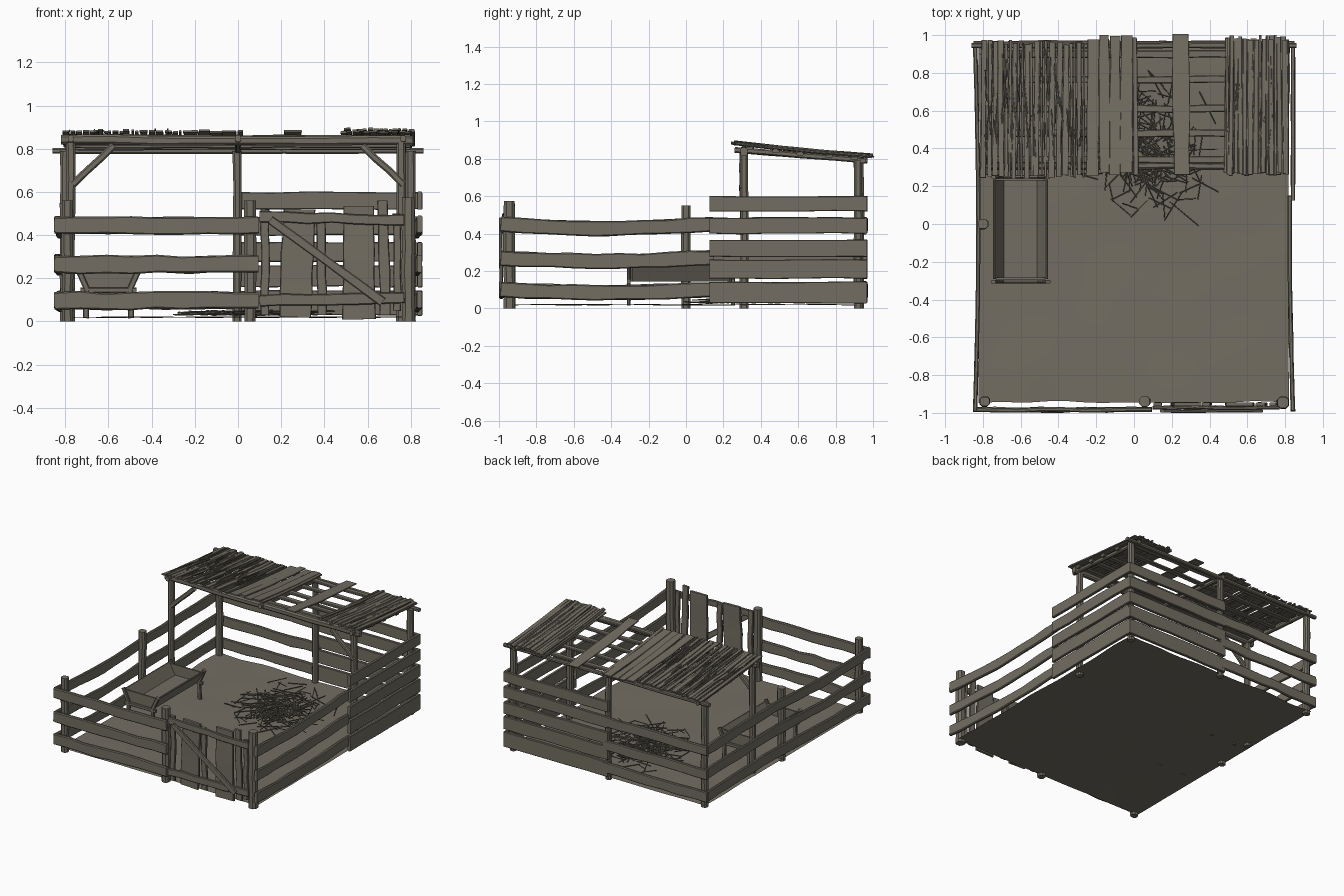
import bpy, bmesh, math, random
from mathutils import Vector, noise

if "Cube" in bpy.data.objects:
    bpy.data.objects.remove(bpy.data.objects["Cube"])

random.seed(4)
rnd = random.uniform
wood = bpy.data.materials.new("weathered_brown")
wood.diffuse_color = (0.17, 0.155, 0.122, 1)
wood.use_nodes = True
wood.node_tree.nodes["Principled BSDF"].inputs["Base Color"].default_value = wood.diffuse_color


def finish(name, bm):
    bmesh.ops.recalc_face_normals(bm, faces=bm.faces)
    me = bpy.data.meshes.new(name)
    bm.to_mesh(me)
    bm.free()
    me.materials.append(wood)
    ob = bpy.data.objects.new(name, me)
    bpy.context.collection.objects.link(ob)
    return ob


def board(bm, pts, wide, thick, up, jit=0.0, chamfer=0.25):
    """Sweep a chamfered section along pts; wide runs along up."""
    pts = [Vector(p) for p in pts]
    up = Vector(up)
    rings = []
    for i, p in enumerate(pts):
        t = (pts[min(i + 1, len(pts) - 1)] - pts[max(i - 1, 0)]).normalized()
        side = t.cross(up).normalized()
        u = side.cross(t)
        a = wide / 2 * (1 + rnd(-jit, jit))
        b = thick / 2 * (1 + rnd(-jit, jit))
        c = min(a, b) * chamfer * 2
        sec = [(a, b - c), (a - c, b), (c - a, b), (-a, b - c),
               (-a, c - b), (c - a, -b), (a - c, -b), (a, c - b)]
        rings.append([bm.verts.new(p + u * x + side * y) for x, y in sec])
    for r, s in zip(rings, rings[1:]):
        for k in range(8):
            j = (k + 1) % 8
            bm.faces.new((r[k], r[j], s[j], s[k]))
    bm.faces.new(rings[0])
    bm.faces.new(rings[-1])


def single(name, *args, **kw):
    bm = bmesh.new()
    board(bm, *args, **kw)
    return finish(name, bm)


def line(a, b, n, wob=0.0):
    a, b = Vector(a), Vector(b)
    out = []
    for i in range(n + 1):
        w = wob if 0 < i < n else 0
        out.append(a.lerp(b, i / n) + Vector((rnd(-w, w), rnd(-w, w), rnd(-w, w))))
    return out


Z, X = (0, 0, 1), (1, 0, 0)


def roof_z(y):
    return 0.885 - 0.125 * (y - 0.24) + 0.04 * (y - 0.24) ** 2


# Posts: x, y, height, width
posts = {"front_left_post": (-0.79, -0.94, 0.56, 0.05),
         "gate_left_post": (0.055, -0.94, 0.56, 0.055),
         "gate_right_post": (0.79, -0.945, 0.575, 0.06),
         "left_middle_post": (-0.80, 0.0, 0.55, 0.05),
         "back_left_post": (-0.80, 0.92, 0.79, 0.045),
         "back_middle_post": (-0.005, 0.93, 0.79, 0.04),
         "back_right_post": (0.80, 0.92, 0.79, 0.045),
         "shelter_left_post": (-0.775, 0.31, 0.83, 0.042),
         "shelter_right_post": (0.755, 0.31, 0.83, 0.045)}
for name, (x, y, h, w) in posts.items():
    single(name, line((x, y, 0), (x, y, h), 5, 0.003), w, w, X, jit=0.06)

# Wavy fence rails on three heights
rail_z = (0.095, 0.265, 0.445)
for lvl, z in enumerate(rail_z):
    dip = (0.015, 0.018, 0.022)[lvl]

    def side_rail(sx, y0, y1, n):
        out = []
        for i in range(n + 1):
            y = y0 + (y1 - y0) * i / n
            sag = dip * math.sin(math.pi * min(max((y + 1) / 1.1, 0), 1))
            bow = 0.018 * math.cos((y + 0.02) * math.pi / 2)
            out.append((sx * (0.842 - bow), y, z + 0.005 - sag + rnd(-.003, .003)))
        return out
    single(f"left_rail_{lvl}", side_rail(-1, -0.99, 0.95, 14), 0.078, 0.022, Z, jit=0.08)
    single(f"right_rail_{lvl}", side_rail(1, -0.99, 0.15, 9), 0.078, 0.024, Z, jit=0.08)
    single(f"front_rail_{lvl}", line((-0.85, -0.983, z), (0.095, -0.983, z + 0.002), 8, 0.005),
           0.08, 0.024, Z, jit=0.08)
    single(f"back_rail_{lvl}", line((-0.85, 0.957, z), (0.02, 0.957, z), 7, 0.005),
           0.078, 0.022, Z, jit=0.08)

# Wide wall boards around the back right corner
for i, (z, h) in enumerate(((0.085, 0.115), (0.21, 0.10), (0.322, 0.09), (0.442, 0.085), (0.56, 0.08))):
    single(f"right_wall_board_{i}", line((0.842, 0.125, z), (0.842, 0.955, z), 5, 0.003),
           h, 0.022, Z, jit=0.03, chamfer=0.15)
    single(f"back_wall_board_{i}", line((-0.02, 0.957, z), (0.85, 0.957, z), 5, 0.003),
           h, 0.022, Z, jit=0.03, chamfer=0.15)

# Gate: upright planks, two ledges and a diagonal brace
bm = bmesh.new()
for x, w, z0, z1 in ((0.125, 0.04, 0.03, 0.52), (0.275, 0.15, 0.02, 0.52), (0.385, 0.045, 0.03, 0.50),
                     (0.56, 0.15, 0.01, 0.535), (0.675, 0.05, 0.03, 0.56), (0.735, 0.035, 0.05, 0.50)):
    lean = rnd(-0.012, 0.012)
    board(bm, line((x - lean, -0.955, z0), (x + lean, -0.955, z1), 5, 0.004), w, 0.018, X,
          jit=0.07, chamfer=0.2)
finish("gate_planks", bm)
bm = bmesh.new()
board(bm, line((0.10, -0.973, 0.485), (0.77, -0.973, 0.47), 6, 0.005), 0.05, 0.018, Z, jit=0.1)
board(bm, line((0.10, -0.973, 0.095), (0.77, -0.973, 0.11), 6, 0.005), 0.055, 0.018, Z, jit=0.1)
board(bm, line((0.15, -0.99, 0.47), (0.67, -0.99, 0.09), 4, 0.003), 0.042, 0.018, Z, jit=0.08)
finish("gate_frame", bm)

# Shelter beams, rafters, purlins and corner braces
single("shelter_front_beam", line((-0.82, 0.31, 0.842), (0.81, 0.31, 0.838), 8, 0.005), 0.042, 0.04, Z, jit=0.08)
single("shelter_back_beam", line((-0.86, 0.945, 0.79), (0.86, 0.945, 0.79), 8, 0.002), 0.026, 0.03, Z, jit=0.08)
for i, x in enumerate((-0.775, 0.0, 0.765)):
    single(f"rafter_{i}", line((x, 0.26, roof_z(0.26) - 0.035), (x, 0.97, roof_z(0.97) - 0.025), 4, 0.002),
           0.026, 0.03, X, jit=0.05)
for i, y in enumerate((0.34, 0.48, 0.61, 0.765, 0.90)):
    z = roof_z(y) - 0.018
    single(f"purlin_{i}", line((-0.80, y, z), (0.80, y, z), 8, 0.003), 0.018, 0.038, Z, jit=0.1)
for name, s in (("left_brace", -1), ("right_brace", 1)):
    single(name, line((s * 0.765, 0.30, 0.635), (s * 0.575, 0.30, 0.815), 3, 0.002), 0.034, 0.03, Z, jit=0.06)


# Roof coverings made from split strips
def strips(name, x0, x1, wmin, wmax, y0, y1, gap, layers=1):
    bm = bmesh.new()
    for k in range(layers):
        x = x0 + k * 0.006
        while x < x1 - 0.006:
            w = min(rnd(wmin, wmax), x1 - x)
            a, b = y0 + rnd(0, 0.02), y1 - rnd(0, 0.03)
            tilt, lift = rnd(-0.008, 0.008), rnd(-0.005, 0.004) + k * 0.008
            pts = []
            for i in range(6):
                y = a + (b - a) * i / 5
                pts.append((x + w / 2 + tilt * (i / 5 - 0.5), y, roof_z(y) + lift + rnd(-.002, .002)))
            board(bm, pts, w, 0.009, X, jit=0.15, chamfer=0.2)
            x += w + rnd(0, gap)
    finish(name, bm)


strips("roof_strips_left", -0.81, -0.26, 0.012, 0.036, 0.24, 0.975, 0.008)
strips("roof_boards_middle", -0.25, 0.02, 0.03, 0.07, 0.255, 1.0, 0.003)
strips("roof_single_board", 0.205, 0.295, 0.09, 0.09, 0.26, 1.015, 0.0)
strips("roof_strips_right", 0.48, 0.82, 0.012, 0.034, 0.255, 1.0, 0.004, layers=2)

# Loose slivers lying over the roof strips
bm = bmesh.new()
for lo, hi, n in ((-0.80, -0.27, 45), (0.49, 0.80, 30)):
    for _ in range(n):
        x, y, l = rnd(lo, hi), rnd(0.25, 0.7), rnd(0.12, 0.28)
        board(bm, [(x, y, roof_z(y) + 0.009), (x + rnd(-.02, .02), y + l, roof_z(y + l) + 0.009)],
              0.006, 0.006, X)
finish("roof_slivers", bm)

# Trodden earth floor with an uneven edge
bm = bmesh.new()
bmesh.ops.create_grid(bm, x_segments=18, y_segments=22, size=1)
for v in bm.verts:
    edge = max(abs(v.co.x), abs(v.co.y)) > 0.99
    n = noise.noise(v.co * 3.1)
    v.co.x = v.co.x * (0.82 + (0.015 * n if edge else 0))
    v.co.y = v.co.y * (0.945 + (0.015 * n if edge else 0))
    v.co.z = 0.02 + 0.006 * n
finish("earth_floor", bm)

# Straw scattered under the shelter
bm = bmesh.new()
for _ in range(230):
    x, y = random.gauss(0.06, 0.13), random.gauss(0.40, 0.17)
    if abs(x - 0.05) > 0.34 or not 0.05 < y < 0.82:
        continue
    ang, l = rnd(0, math.pi), rnd(0.04, 0.10)
    d = Vector((math.cos(ang), math.sin(ang), rnd(-0.06, 0.06))) * l
    p = Vector((x, y, rnd(0.03, 0.048)))
    board(bm, [p - d, p + d], 0.006, 0.005, Z)
finish("straw_pile", bm)

# Feeding trough: sloped sides, bottom, ends and splayed legs
tx, y0, y1 = -0.60, -0.29, 0.235
bm = bmesh.new()
board(bm, [(tx, y0, 0.15), (tx, y1, 0.15)], 0.19, 0.014, X)
for s in (-1, 1):
    mid = tx + s * 0.115
    board(bm, [(mid, y0, 0.195), (mid, y1, 0.195)], 0.11, 0.012, (s * 0.05, 0, 0.09))
finish("trough_body", bm)
bm = bmesh.new()
for y in (y0, y1):
    quad = [(-0.085, 0.145), (0.085, 0.145), (0.13, 0.235), (-0.13, 0.235)]
    f = bm.faces.new([bm.verts.new((tx + x, y - 0.006, z)) for x, z in quad])
    ext = bmesh.ops.extrude_face_region(bm, geom=[f])
    bmesh.ops.translate(bm, vec=(0, 0.012, 0), verts=[g for g in ext["geom"] if isinstance(g, bmesh.types.BMVert)])
finish("trough_ends", bm)
bm = bmesh.new()
for y in (y0 - 0.016, y1 + 0.016):
    board(bm, [(tx - 0.13, y, 0.145), (tx + 0.13, y, 0.145)], 0.026, 0.018, Z)
    for s in (-1, 1):
        board(bm, [(tx + s * 0.105, y, 0.015), (tx + s * 0.10, y, 0.15), (tx + s * 0.145, y, 0.25)],
              0.028, 0.02, X)
finish("trough_legs", bm)

# Smooth shading with sharp edges kept
for ob in bpy.data.objects:
    ob.select_set(True)
    bpy.context.view_layer.objects.active = ob
bpy.ops.object.shade_smooth_by_angle(angle=math.radians(30))
